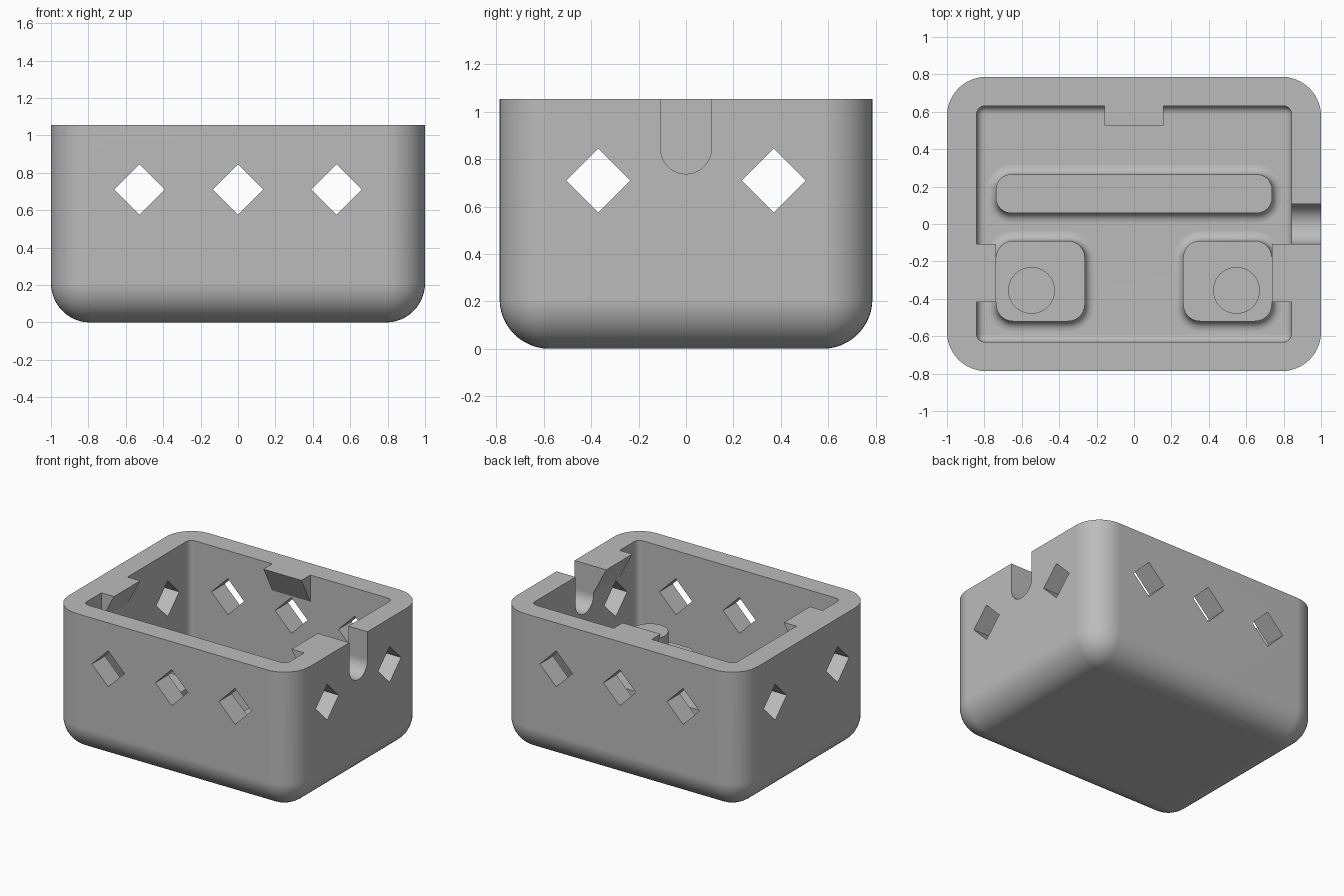
import bpy, bmesh
from math import pi, cos, sin, radians
from mathutils import Matrix, Vector

if "Cube" in bpy.data.objects:
    bpy.data.objects.remove(bpy.data.objects["Cube"], do_unlink=True)

grey = bpy.data.materials.new("light grey plastic")
colour = (0.5, 0.5, 0.5, 1)
grey.diffuse_color = colour
grey.use_nodes = True
grey.node_tree.nodes["Principled BSDF"].inputs["Base Color"].default_value = colour

HX, HY, TOP = 1.0, 0.787, 1.055        # outer half sizes and height
IX, IY, FLOOR = 0.842, 0.632, 0.157    # cavity half sizes and floor level
SHELF = 0.42                           # top of the inner supports


def finish(name, bm):
    bmesh.ops.recalc_face_normals(bm, faces=bm.faces)
    mesh = bpy.data.meshes.new(name)
    bm.to_mesh(mesh)
    bm.free()
    mesh.materials.append(grey)
    obj = bpy.data.objects.new(name, mesh)
    bpy.context.collection.objects.link(obj)
    return obj


def activate(obj):
    bpy.ops.object.select_all(action='DESELECT')
    obj.select_set(True)
    bpy.context.view_layer.objects.active = obj


def smooth(obj):
    activate(obj)
    bpy.ops.object.shade_smooth_by_angle(angle=radians(30))


def rounded_tub(name, hx, hy, z0, z1, radius, segments):
    """Box with every edge rounded except the top rim."""
    bm = bmesh.new()
    bmesh.ops.create_cube(bm, size=1, matrix=Matrix.Translation((0, 0, (z0 + z1) / 2))
                          @ Matrix.Diagonal((2 * hx, 2 * hy, z1 - z0, 1)))
    edges = [e for e in bm.edges if min(v.co.z for v in e.verts) < z1 - 0.01]
    bmesh.ops.bevel(bm, geom=edges, offset=radius, segments=segments,
                    profile=0.5, affect='EDGES')
    return finish(name, bm)


def extrude(name, points, depth):
    """Flat outline swept along a vector."""
    bm = bmesh.new()
    face = bm.faces.new([bm.verts.new(p) for p in points])
    new = bmesh.ops.extrude_face_region(bm, geom=[face])["geom"]
    bmesh.ops.translate(bm, vec=Vector(depth),
                        verts=[v for v in new if isinstance(v, bmesh.types.BMVert)])
    return finish(name, bm)


def cut(target, cutter):
    mod = target.modifiers.new("cut", 'BOOLEAN')
    mod.operation, mod.solver, mod.object = 'DIFFERENCE', 'EXACT', cutter
    activate(target)
    bpy.ops.object.modifier_apply(modifier=mod.name)
    bpy.data.objects.remove(cutter, do_unlink=True)


def support(name, cx, cy, hx, hy, radius):
    """Rounded block whose base flares into the floor."""
    flare = 0.05
    rings = [(flare * (1 - sin(a)), FLOOR + flare * (1 - cos(a)))
             for a in [i * pi / 12 for i in range(7)]] + [(0, SHELF)]
    bm = bmesh.new()
    loops = []
    for grow, z in rings:
        loop = []
        for q, (sx, sy) in enumerate([(1, 1), (-1, 1), (-1, -1), (1, -1)]):
            for i in range(9):
                a = (q + i / 8) * pi / 2
                loop.append(bm.verts.new((cx + sx * (hx - radius) + (radius + grow) * cos(a),
                                          cy + sy * (hy - radius) + (radius + grow) * sin(a), z)))
        loops.append(loop)
    for low, high in zip(loops, loops[1:]):
        for i in range(len(low)):
            j = (i + 1) % len(low)
            bm.faces.new((low[i], low[j], high[j], high[i]))
    bm.faces.new(loops[-1])
    smooth(finish(name, bm))


# Hollow shell
shell = rounded_tub("shell", HX, HY, 0, TOP, 0.21, 12)
cut(shell, rounded_tub("cavity", IX, IY, FLOOR, TOP + 0.2, 0.045, 6))

# Diamond vents through opposite walls
R, VZ = 0.135, 0.71
diamond = [(R, 0), (0, R), (-R, 0), (0, -R)]
for x in (-0.527, 0, 0.527):
    cut(shell, extrude("vent", [(x + u, -1, VZ + w) for u, w in diamond], (0, 2, 0)))
for y in (-0.37, 0.37):
    cut(shell, extrude("vent", [(-1.2, y + u, VZ + w) for u, w in diamond], (2.4, 0, 0)))

# Round-bottomed cable slot in the left wall
S = 0.107
outline = [(0.75, S * cos(a), 0.845 + S * sin(a)) for a in [-pi + i * pi / 24 for i in range(25)]]
cut(shell, extrude("slot", outline + [(0.75, S, TOP + 0.1), (0.75, -S, TOP + 0.1)], (0.4, 0, 0)))
smooth(shell)
normals = shell.modifiers.new("even shading", 'WEIGHTED_NORMAL')
normals.keep_sharp = True

# Wedge clips under the rim
DEPTH, DROP = 0.105, 0.2
wedge = [(0, TOP), (DEPTH, TOP), (0, TOP - DROP)]
for name, side in (("left_clip", 1), ("right_clip", -1)):
    extrude(name, [(side * (IX - d), -0.417, z) for d, z in wedge], (0, 0.31, 0))
extrude("back_clip", [(-0.158, IY - d, z) for d, z in wedge], (0.316, 0, 0))

# Supports and locating pins on the floor
support("rear_support", 0, 0.162, 0.738, 0.103, 0.08)
for name, side in (("left", 1), ("right", -1)):
    support(name + "_support", side * 0.5, -0.305, 0.237, 0.215, 0.09)
    bpy.ops.mesh.primitive_cylinder_add(vertices=40, radius=0.125, depth=0.14,
                                        location=(side * 0.548, -0.355, SHELF + 0.06))
    pin = bpy.context.object
    pin.name = name + "_pin"
    pin.data.materials.append(grey)
    smooth(pin)
